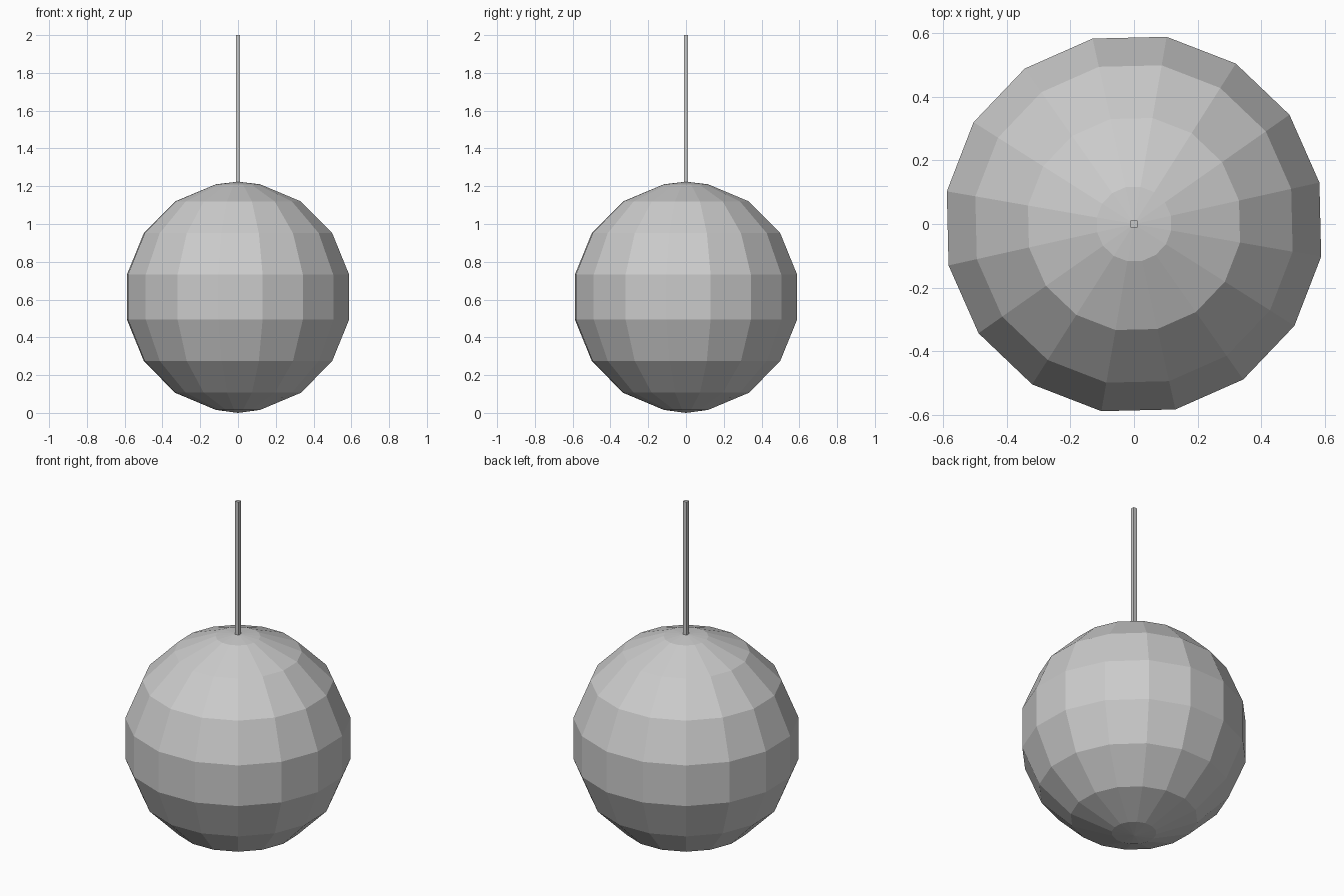
import bpy, bmesh, math

if "Cube" in bpy.data.objects:
    bpy.data.objects.remove(bpy.data.objects["Cube"])

SIDES = 16
RADIUS = 0.609
CENTER_Z = 0.613
TWIST = math.radians(12.6)


def add_object(name, bm):
    bmesh.ops.recalc_face_normals(bm, faces=bm.faces)
    mesh = bpy.data.meshes.new(name)
    bm.to_mesh(mesh)
    bm.free()
    obj = bpy.data.objects.new(name, mesh)
    bpy.context.collection.objects.link(obj)
    return obj


# Faceted ball: eight rings at half-step latitudes, closed by shallow fans
bm = bmesh.new()
rings = []
for i in range(8):
    lat = math.radians(-78.75 + 22.5 * i)
    r, z = RADIUS * math.cos(lat), CENTER_Z + RADIUS * math.sin(lat)
    angles = [TWIST + math.tau * k / SIDES for k in range(SIDES)]
    rings.append([bm.verts.new((r * math.cos(a), r * math.sin(a), z)) for a in angles])
bottom = bm.verts.new((0, 0, 0))
top = bm.verts.new((0, 0, 2 * CENTER_Z - 0.002))
for k in range(SIDES):
    n = (k + 1) % SIDES
    for lo, hi in zip(rings, rings[1:]):
        bm.faces.new((lo[k], lo[n], hi[n], hi[k]))
    bm.faces.new((bottom, rings[0][n], rings[0][k]))
    bm.faces.new((top, rings[-1][k], rings[-1][n]))
add_object("faceted_ball", bm)

# Square hanging rod
ROD_BASE, ROD_TOP, ROD_WIDTH = 1.21, 2.0, 0.023
bm = bmesh.new()
bmesh.ops.create_cube(bm, size=1)
bmesh.ops.scale(bm, vec=(ROD_WIDTH, ROD_WIDTH, ROD_TOP - ROD_BASE), verts=bm.verts)
bmesh.ops.translate(bm, vec=(0, 0, (ROD_TOP + ROD_BASE) / 2), verts=bm.verts)
add_object("hanging_rod", bm)
